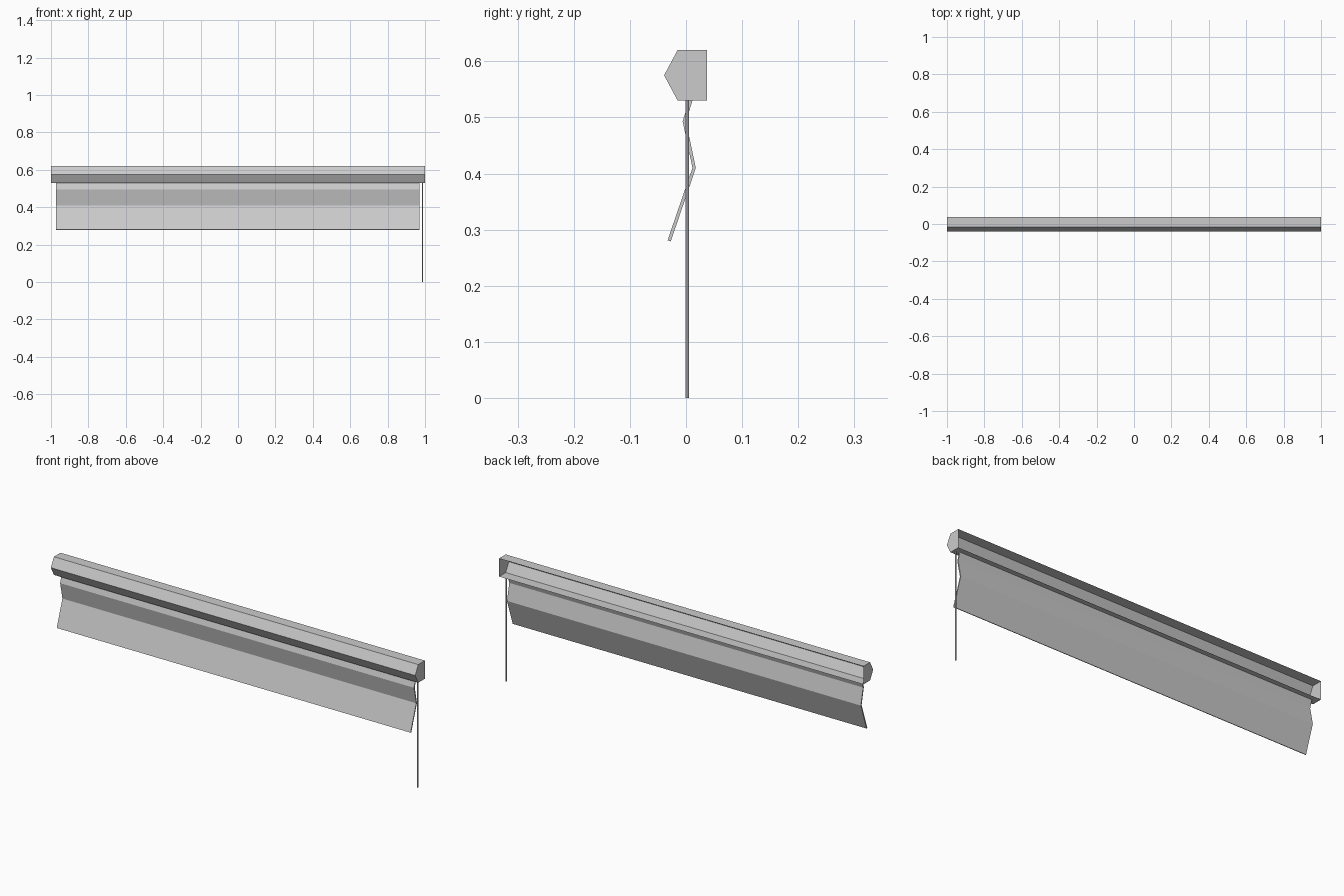
import bpy, bmesh
from mathutils import Vector

cube = bpy.data.objects.get("Cube")
if cube:
    bpy.data.objects.remove(cube)

grey = bpy.data.materials.new("plain grey")
grey.use_nodes = True
colour = (0.6, 0.6, 0.6, 1)
grey.diffuse_color = colour
grey.node_tree.nodes["Principled BSDF"].inputs["Base Color"].default_value = colour


def finish(name, bm):
    mesh = bpy.data.meshes.new(name)
    bm.to_mesh(mesh)
    bm.free()
    mesh.materials.append(grey)
    obj = bpy.data.objects.new(name, mesh)
    bpy.context.collection.objects.link(obj)
    return obj


def extrude_profile(name, points, x0, x1, skip=(), closed=True):
    """Sweep a (y, z) profile along x; skip leaves chosen sides open."""
    bm = bmesh.new()
    ends = [[bm.verts.new((x, y, z)) for y, z in points] for x in (x0, x1)]
    n = len(points)
    for i in range(n if closed else n - 1):
        if i not in skip:
            j = (i + 1) % n
            bm.faces.new((ends[0][i], ends[0][j], ends[1][j], ends[1][i]))
    if closed:
        for end in ends:
            bm.faces.new(end)
    bmesh.ops.recalc_face_normals(bm, faces=bm.faces)
    return finish(name, bm)


# Pointed housing with end caps, open at the back
housing = [(0.037, 0.53), (0.037, 0.62), (-0.015, 0.62), (-0.039, 0.575), (-0.015, 0.53)]
extrude_profile("housing", housing, -1, 1, skip=(0,))

# Folded blind: offset a zigzag centre line to both sides
fold = [Vector(p) for p in ((0.0085, 0.53), (-0.003, 0.493), (0.0145, 0.41), (-0.03, 0.28))]
half = 0.003
front, back = [], []
for i, p in enumerate(fold):
    along = (fold[min(i + 1, 3)] - fold[max(i - 1, 0)]).normalized()
    if 0 < i < 3:
        along = ((fold[i + 1] - p).normalized() + (p - fold[i - 1]).normalized()).normalized()
    side = Vector((along.y, -along.x)) * half
    if i == 0:
        side = Vector((-half, 0))
    front.append(p + side)
    back.append(p - side)
extrude_profile("blind_sheet", front + back[::-1], -0.972, 0.97)

# Control rod hanging at the left end
bpy.ops.mesh.primitive_cylinder_add(vertices=12, radius=0.003, depth=0.53, location=(0.986, 0.002, 0.265))
rod = bpy.context.object
rod.name = "control_rod"
rod.data.materials.append(grey)
bpy.ops.object.shade_smooth_by_angle()
